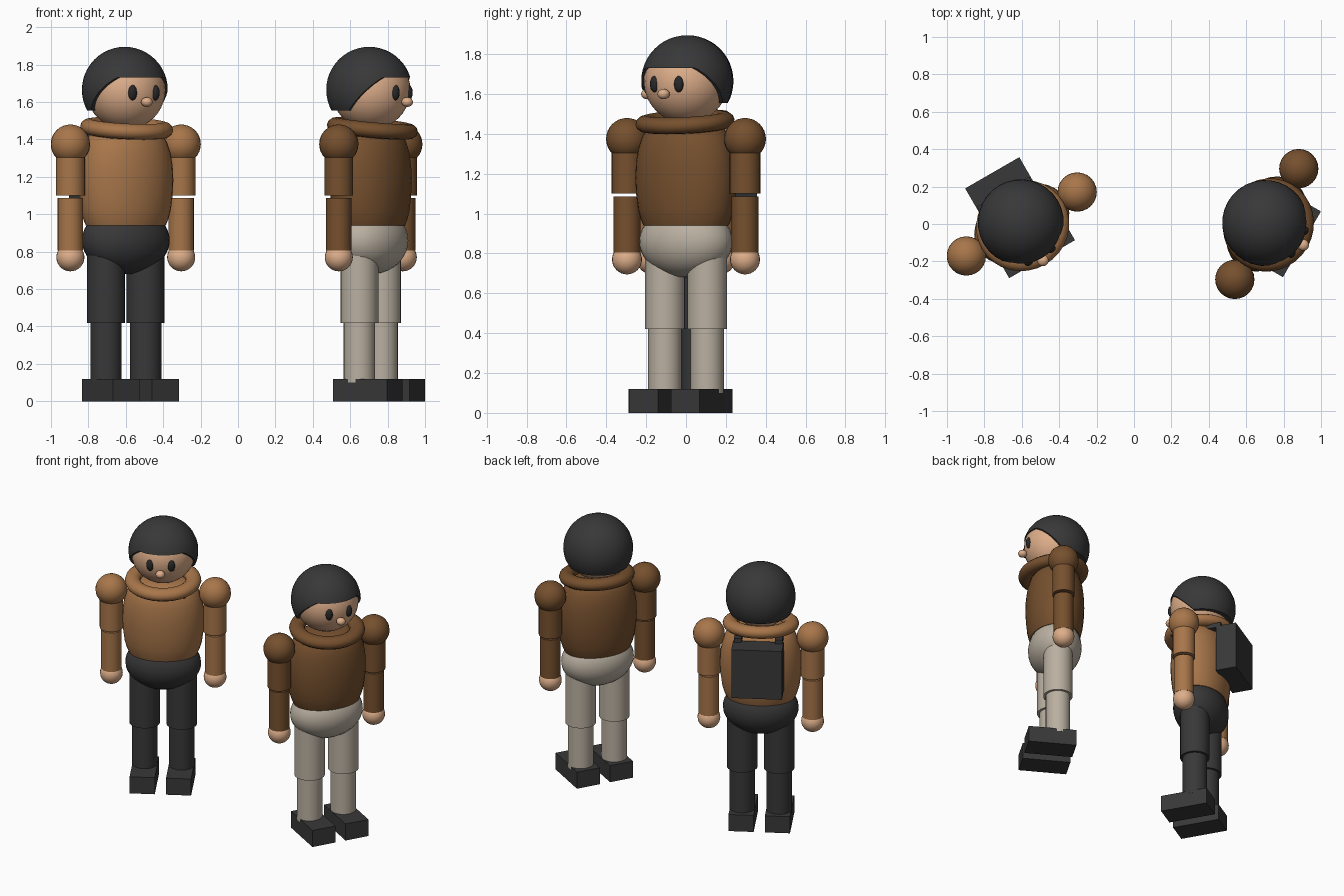
import bpy, bmesh, math
from mathutils import Matrix, Vector

if "Cube" in bpy.data.objects:
    bpy.data.objects.remove(bpy.data.objects["Cube"])


def material(name, r, g, b):
    def lin(c):
        c /= 255
        return c / 12.92 if c <= 0.04045 else ((c + 0.055) / 1.055) ** 2.4
    m = bpy.data.materials.new(name)
    m.diffuse_color = (lin(r), lin(g), lin(b), 1)
    m.use_nodes = True
    m.node_tree.nodes["Principled BSDF"].inputs["Base Color"].default_value = m.diffuse_color
    return m


SKIN = material("skin", 222, 174, 138)
TAN = material("tan_jacket", 168, 118, 74)
BROWN = material("brown_jacket", 118, 80, 46)
CHARCOAL = material("charcoal", 56, 56, 56)
STONE = material("stone_trousers", 186, 176, 161)
BLACK = material("eye_black", 40, 40, 42)


def finish(name, bm, mat, place, smooth=True):
    me = bpy.data.meshes.new(name)
    bmesh.ops.recalc_face_normals(bm, faces=bm.faces)
    bm.to_mesh(me)
    bm.free()
    ob = bpy.data.objects.new(name, me)
    bpy.context.collection.objects.link(ob)
    if mat:
        me.materials.append(mat)
    ob.matrix_world = place
    if smooth:
        bpy.ops.object.select_all(action='DESELECT')
        ob.select_set(True)
        bpy.context.view_layer.objects.active = ob
        bpy.ops.object.shade_smooth_by_angle(angle=math.radians(40))
    return ob


def ball(name, pos, radii, mat, place, seg=24, rings=16):
    bm = bmesh.new()
    bmesh.ops.create_uvsphere(bm, u_segments=seg, v_segments=rings, radius=1)
    bmesh.ops.scale(bm, vec=Vector(radii), verts=bm.verts)
    bmesh.ops.translate(bm, vec=Vector(pos), verts=bm.verts)
    return finish(name, bm, mat, place)


def tube(name, x, z0, z1, r, mat, place):
    bm = bmesh.new()
    bmesh.ops.create_cone(bm, cap_ends=True, segments=24, radius1=r, radius2=r, depth=z1 - z0)
    bmesh.ops.translate(bm, vec=(x, 0, (z0 + z1) / 2), verts=bm.verts)
    return finish(name, bm, mat, place)


def box(name, lo, hi, mat, place):
    bm = bmesh.new()
    bmesh.ops.create_cube(bm, size=1)
    lo, hi = Vector(lo), Vector(hi)
    bmesh.ops.scale(bm, vec=hi - lo, verts=bm.verts)
    bmesh.ops.translate(bm, vec=(lo + hi) / 2, verts=bm.verts)
    return finish(name, bm, mat, place, False)


def torso(mat, place):
    # barrel with oval cross-section and flat hem
    profile = [(0.94, 0.84), (0.97, 0.89), (1.02, 0.945), (1.1, 0.985), (1.18, 1.0),
               (1.26, 0.985), (1.33, 0.94), (1.39, 0.86), (1.43, 0.74), (1.46, 0.5)]
    n = 32
    bm = bmesh.new()
    rings = [[bm.verts.new((0.27 * k * math.cos(2 * math.pi * i / n),
                            0.2 * k * math.sin(2 * math.pi * i / n), z)) for i in range(n)]
             for z, k in profile]
    for a, b in zip(rings, rings[1:]):
        for i in range(n):
            j = (i + 1) % n
            bm.faces.new((a[i], a[j], b[j], b[i]))
    bm.faces.new(rings[0])
    bm.faces.new(rings[-1])
    finish("torso", bm, mat, place)


def collar(mat, place):
    # rolled collar, lower at the front
    n, m = 32, 12
    bm = bmesh.new()
    v = [[bm.verts.new(((0.2 + 0.052 * math.cos(q)) * math.cos(p),
                        (0.19 + 0.052 * math.cos(q)) * math.sin(p),
                        0.042 * math.sin(q)))
          for q in (2 * math.pi * k / m for k in range(m))]
         for p in (2 * math.pi * k / n for k in range(n))]
    for i in range(n):
        for k in range(m):
            i2, k2 = (i + 1) % n, (k + 1) % m
            bm.faces.new((v[i][k], v[i2][k], v[i2][k2], v[i][k2]))
    tilt = Matrix.Translation((0, -0.01, 1.46)) @ Matrix.Rotation(math.radians(6), 4, 'X')
    bmesh.ops.transform(bm, matrix=tilt, verts=bm.verts)
    finish("collar", bm, mat, place)


def hair(mat, place):
    # cap with the face opening cut away
    cap = ball("hair", (0, 0.01, 1.665), (0.23,) * 3, mat, place, 32, 24)
    outline = [(-0.4, 1.73), (-0.155, 1.73), (0.02, 1.555), (0.4, 1.555), (0.4, 1.3), (-0.4, 1.3)]
    bm = bmesh.new()
    face = bm.faces.new([bm.verts.new((-0.4, y, z)) for y, z in outline])
    ext = bmesh.ops.extrude_face_region(bm, geom=[face])
    bmesh.ops.translate(bm, vec=(0.8, 0, 0),
                        verts=[g for g in ext["geom"] if isinstance(g, bmesh.types.BMVert)])
    cutter = finish("hair_cutter", bm, None, place, False)
    cutter.hide_render = True
    cutter.hide_viewport = True
    mod = cap.modifiers.new("face_opening", 'BOOLEAN')
    mod.operation = 'DIFFERENCE'
    mod.solver = 'EXACT'
    mod.object = cutter
    # keep the boolean ahead of the smoothing
    if len(cap.modifiers) > 1:
        cap.modifiers.move(len(cap.modifiers) - 1, 0)


def figure(x, turn, jacket, trousers, pack):
    place = Matrix.Translation((x, 0, 0)) @ Matrix.Rotation(math.radians(turn), 4, 'Z')
    # head
    ball("head", (0, 0, 1.665), (0.212,) * 3, SKIN, place, 32, 20)
    ball("nose", (0, -0.225, 1.6), (0.031, 0.031, 0.026), SKIN, place, 16, 10)
    hair(CHARCOAL, place)
    # body
    torso(jacket, place)
    collar(jacket, place)
    ball("hips", (0, 0, 0.86), (0.25, 0.182, 0.18), trousers, place, 32, 20)
    for side, s in (("left", 1), ("right", -1)):
        ball(side + "_eye", (0.07 * s, -0.194, 1.65), (0.025, 0.02, 0.041), BLACK, place, 16, 12)
        # arm
        ball(side + "_shoulder", (0.342 * s, 0, 1.375), (0.105,) * 3, jacket, place)
        tube(side + "_upper_arm", 0.342 * s, 1.1, 1.375, 0.077, jacket, place)
        tube(side + "_forearm", 0.342 * s, 0.805, 1.087, 0.068, jacket, place)
        ball(side + "_hand", (0.342 * s, 0, 0.77), (0.075,) * 3, SKIN, place)
        # leg
        tube(side + "_thigh", 0.122 * s, 0.42, 0.82, 0.101, trousers, place)
        tube(side + "_shin", 0.122 * s, 0.1, 0.43, 0.084, trousers, place)
        cx = 0.12 * s
        box(side + "_shoe", (cx - 0.083, -0.217, 0), (cx + 0.083, 0.115, 0.12), CHARCOAL, place)
        if pack:
            cx = 0.135 * s
            box(side + "_strap", (cx - 0.025, -0.165, 1.405), (cx + 0.025, 0.2, 1.44),
                CHARCOAL, place)
    if pack:
        box("backpack", (-0.167, 0.17, 1.06), (0.167, 0.316, 1.41), CHARCOAL, place)


figure(-0.6, 30, TAN, CHARCOAL, True)
figure(0.71, 60, BROWN, STONE, False)
